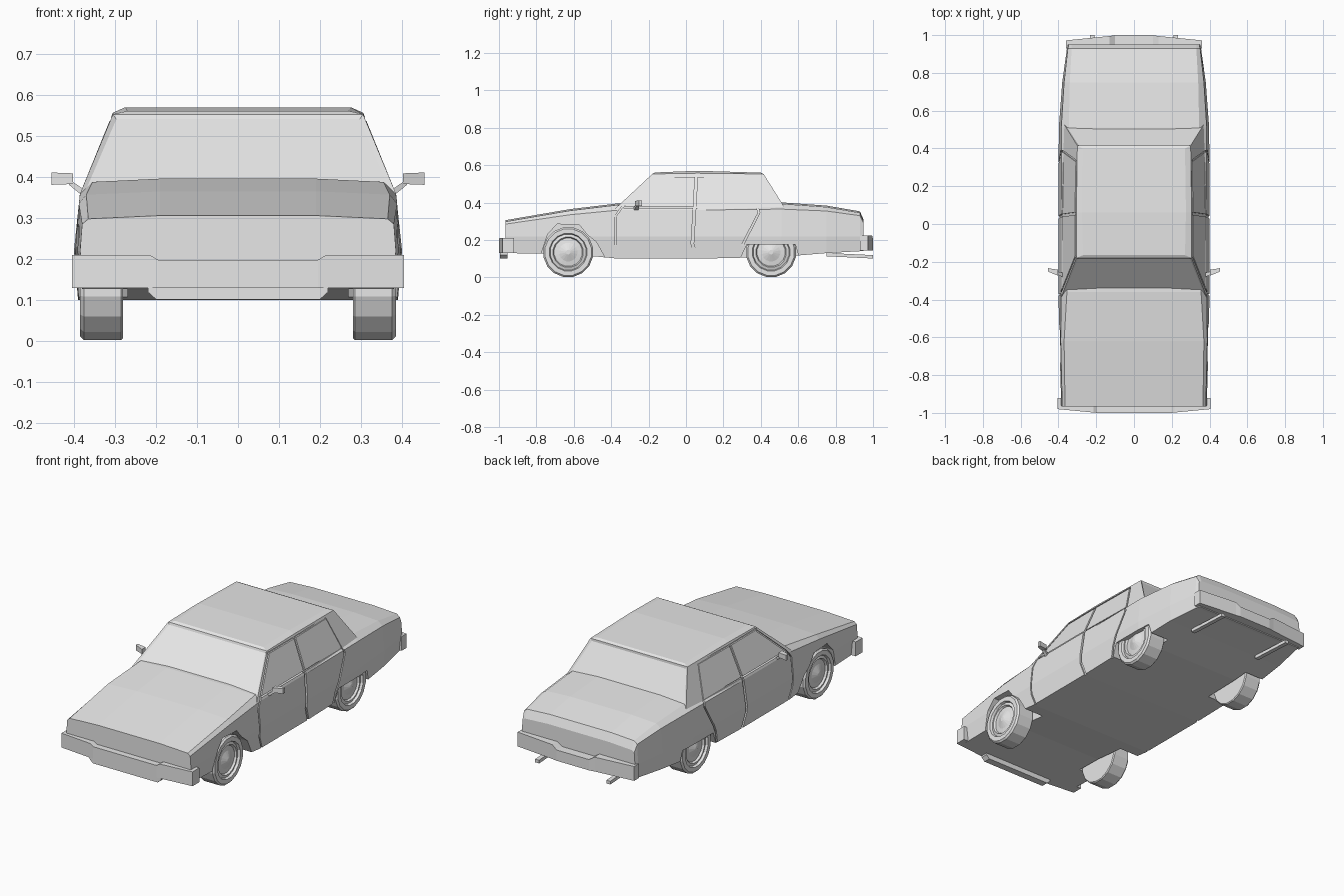
import bpy, bmesh, math
from mathutils import Vector

cube = bpy.data.objects.get("Cube")
if cube:
    bpy.data.objects.remove(cube)

GREY = (0.8, 0.8, 0.8, 1)
paint = bpy.data.materials.new("plain_grey")
paint.use_nodes = True
paint.diffuse_color = GREY
paint.node_tree.nodes["Principled BSDF"].inputs["Base Color"].default_value = GREY


def loft_mesh(rings):
    """Skin a closed solid through equal-length rings of points."""
    bm = bmesh.new()
    rows = [[bm.verts.new(p) for p in ring] for ring in rings]
    n = len(rows[0])
    for a, b in zip(rows, rows[1:]):
        for i in range(n):
            j = (i + 1) % n
            bm.faces.new((a[i], a[j], b[j], b[i]))
    bm.faces.new(rows[0])
    bm.faces.new(rows[-1])
    bmesh.ops.recalc_face_normals(bm, faces=bm.faces)
    return bm, rows


def finish(name, bm):
    bmesh.ops.recalc_face_normals(bm, faces=bm.faces)
    mesh = bpy.data.meshes.new(name)
    bm.to_mesh(mesh)
    bm.free()
    mesh.materials.append(paint)
    obj = bpy.data.objects.new(name, mesh)
    bpy.context.collection.objects.link(obj)
    return obj


def loft(name, rings):
    return finish(name, loft_mesh(rings)[0])


def carve(targets, cutter):
    """Subtract the cutter from every target, then discard it."""
    cutter.hide_render = True
    for obj in targets:
        mod = obj.modifiers.new("cut", 'BOOLEAN')
        mod.operation = 'DIFFERENCE'
        mod.solver = 'EXACT'
        mod.object = cutter
        bpy.context.view_layer.objects.active = obj
        bpy.ops.object.modifier_apply(modifier=mod.name)
    bpy.data.objects.remove(cutter)


# Lower body: sections from nose to tail
# y, floor z, sill x, waist x, shoulder x, shoulder z, top x, top z
STATIONS = [
    (-0.965, .13, .375, .385, .38, .285, .365, .298),
    (-0.62, .125, .385, .395, .388, .335, .37, .357),
    (-0.36, .10, .39, .40, .385, .36, .355, .388),
    (0.06, .10, .39, .40, .385, .36, .35, .385),
    (0.51, .11, .39, .398, .385, .365, .345, .393),
    (0.75, .13, .375, .38, .37, .355, .34, .376),
    (0.93, .14, .345, .355, .35, .33, .33, .345),
    (0.95, .14, .34, .35, .345, .29, .33, .30),
]
sections = []
for y, zb, xb, xm, xs, zs, xt, zt in STATIONS:
    half = [(xb, zb), (xm, .22), (xs, zs), (xt, zt), (.19, zt + .008)]
    outline = half + [(-x, z) for x, z in reversed(half)]
    sections.append([(x, y, z) for x, z in outline])
body = loft("lower_body", sections)


# Cabin: belt line, gutter and raised roof panel, with recessed glass
def cabin_ring(front, middle, rear):
    side = [front, middle, rear]
    return side + [(-x, y, z) for x, y, z in reversed(side)]


bm, rows = loft_mesh([
    cabin_ring((.385, -.387, .36), (.385, .06, .36), (.375, .536, .36)),
    cabin_ring((.305, -.18, .553), (.305, .06, .557), (.30, .415, .553)),
    cabin_ring((.27, -.165, .561), (.275, .06, .57), (.27, .40, .56)),
])
bmesh.ops.connect_verts(bm, verts=[rows[2][1], rows[2][4]])
bm.normal_update()
glass = [f for f in bm.faces if abs(f.normal.y) > .4 and f.calc_area() > .05]
bmesh.ops.inset_individual(bm, faces=glass, thickness=.014, depth=-.006)
cabin = finish("cabin", bm)

# Wheel arches
FRONT_ARCH = [(-.77, .05), (-.77, .14), (-.74, .23), (-.69, .285), (-.57, .28),
              (-.53, .23), (-.48, .19), (-.43, .10), (-.43, .05)]
REAR_ARCH = [(.285, .05), (.29, .10), (.325, .175), (.585, .175), (.60, .12), (.60, .05)]
for arch in (FRONT_ARCH, REAR_ARCH):
    for s in (1, -1):
        carve([body], loft("arch_cutter", [[(s * x, y, z) for y, z in arch] for x in (.27, .5)]))


# Door seams and side window outlines cut as shallow grooves
def side_x(z):
    if z > .36:
        return .385 - (z - .36) * .41
    if z > .22:
        return .40 - (z - .22) * .107
    return .39 + (z - .10) * .083


def groove(path, width, s, depth=.008):
    pts = [Vector(p) for p in path]
    rings = []
    for i, p in enumerate(pts):
        t = (pts[min(i + 1, len(pts) - 1)] - pts[max(i - 1, 0)]).normalized()
        n = Vector((-t.y, t.x)) * width
        a, b = p + n, p - n
        xs = side_x(p.y)
        xa, xb = side_x(a.y) - depth, side_x(b.y) - depth
        rings.append([(s * xa, *a), (s * xb, *b), (s * (xs + .03), *b), (s * (xs + .03), *a)])
    return loft("groove_cutter", rings)


SEAMS = [
    ([(-.345, .09), (-.375, .17), (-.375, .33), (-.345, .372), (-.175, .535)], .004),
    ([(.065, .09), (.034, .18), (.045, .36), (.055, .541)], .007),
    ([(.28, .09), (.30, .17), (.39, .345), (.335, .535)], .005),
    ([(-.18, .541), (.335, .541)], .004),
    ([(-.335, .375), (.375, .375)], .003),
]
for path, width in SEAMS:
    for s in (1, -1):
        carve([body, cabin], groove(path, width, s))


# Bumpers: x, face y, bottom z, top z on one half, mirrored across
def bumper(name, half, back):
    full = half + [(-x, *rest) for x, *rest in reversed(half)]
    loft(name, [[(x, y, zb), (x, y, zt), (x, back, zt), (x, back, zb)]
                for x, y, zb, zt in full])


bumper("front_bumper", [(.405, -.98, .13, .21), (.215, -.998, .13, .21), (.195, -1, .13, .198)], -.92)
bumper("front_valance", [(.22, -.995, .12, .13), (.20, -.995, .102, .13)], -.955)
bumper("rear_bumper", [(.36, .972, .145, .225), (.13, .995, .145, .225), (.10, 1, .145, .205)], .93)

# Wheels: stepped hubcap and tyre turned around the axle
TYRE = [(.28, .02), (.28, .13), (.285, .135), (.376, .135), (.385, .126), (.385, .102),
        (.372, .097), (.377, .082), (.366, .076), (.37, .05), (.384, .012)]
SIDES = 16
for axle, y in (("front", -.63), ("rear", .455)):
    for side, s in (("left", 1), ("right", -1)):
        angles = [2 * math.pi * (i + .5) / SIDES for i in range(SIDES)]
        loft(f"{axle}_{side}_wheel",
             [[(s * x, y + r * math.cos(a), .135 + r * math.sin(a)) for a in angles]
              for x, r in TYRE])


# Door mirrors on stalks, and exhaust tips
def bar(name, a, b, size_a, size_b, axis):
    rings = []
    for p, (u, v) in ((a, size_a), (b, size_b)):
        ring = []
        for i, j in ((-1, -1), (1, -1), (1, 1), (-1, 1)):
            off = (0, i * u, j * v) if axis == "x" else (i * u, 0, j * v)
            ring.append([c + o for c, o in zip(p, off)])
        rings.append(ring)
    loft(name, rings)


for side, s in (("left", 1), ("right", -1)):
    bar(f"{side}_mirror", (s * .402, -.258, .396), (s * .455, -.243, .396),
        (.016, .013), (.009, .015), "x")
    bar(f"{side}_mirror_stalk", (s * .375, -.27, .36), (s * .412, -.258, .388),
        (.012, .009), (.008, .007), "x")
    bar(f"{side}_exhaust", (s * .22, .75, .122), (s * .22, 1, .11),
        (.012, .009), (.012, .009), "y")
